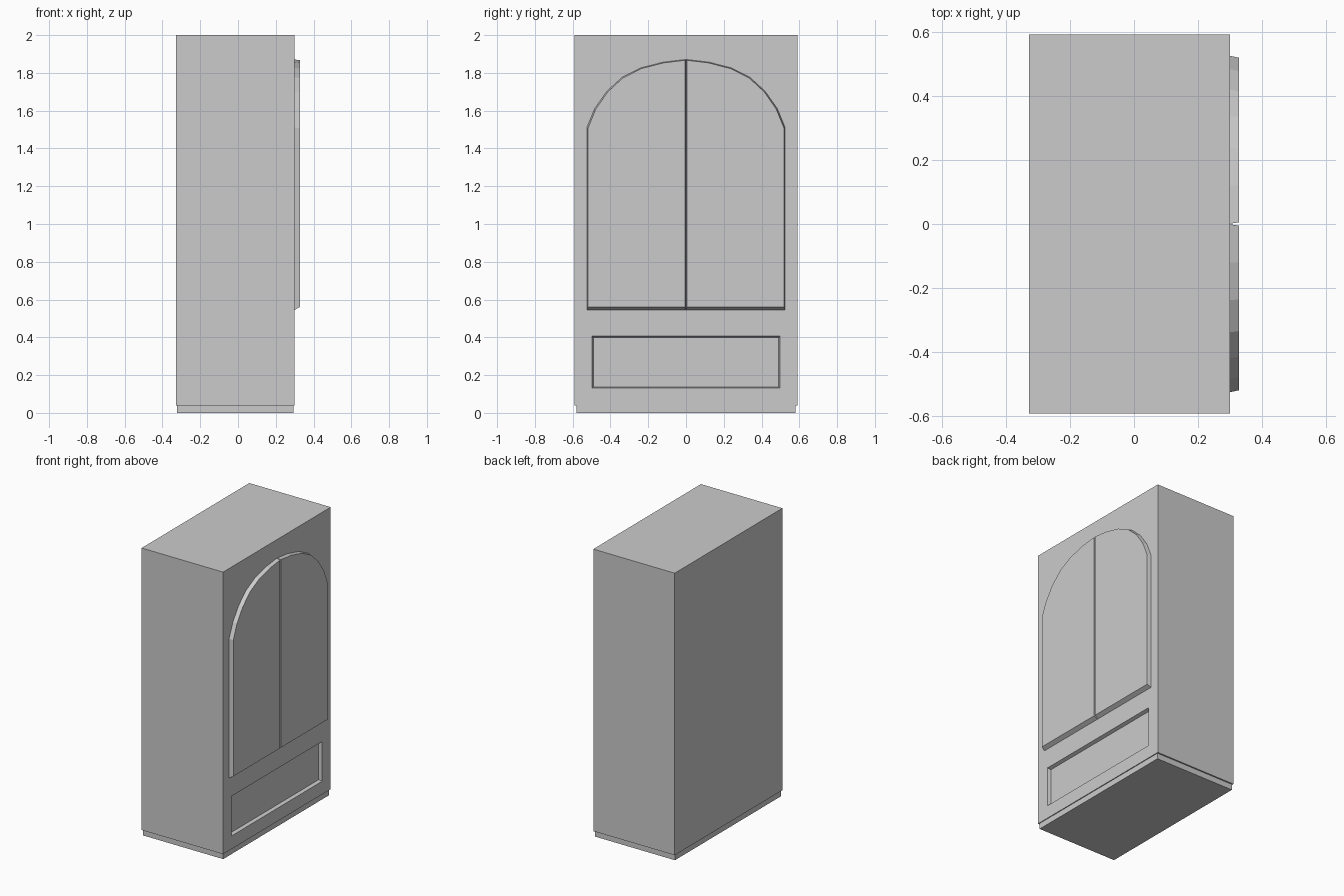
import bpy, bmesh

if "Cube" in bpy.data.objects:
    bpy.data.objects.remove(bpy.data.objects["Cube"])

def finish(bm, name):
    bmesh.ops.recalc_face_normals(bm, faces=bm.faces)
    me = bpy.data.meshes.new(name)
    bm.to_mesh(me)
    bm.free()
    ob = bpy.data.objects.new(name, me)
    bpy.context.collection.objects.link(ob)
    return ob

def box(x0, x1, hy, z0, z1):
    bm = bmesh.new()
    bmesh.ops.create_cube(bm, size=1)
    for v in bm.verts:
        v.co = (x0 if v.co.x < 0 else x1, hy if v.co.y > 0 else -hy, z0 if v.co.z < 0 else z1)
    bm.normal_update()
    return bm

def inset_to(bm, face, x, hy, z0, z1):
    # inset a front face, then place its corners on the given rectangle
    bmesh.ops.inset_individual(bm, faces=[face], thickness=0.002)
    mid = face.calc_center_median().z
    for v in face.verts:
        v.co = (x, hy if v.co.y > 0 else -hy, z0 if v.co.z < mid else z1)
    bm.normal_update()

# cabinet body with recessed drawer panel
bm = box(-0.327, 0.299, 0.591, 0.04, 2.0)
front = max(bm.faces, key=lambda f: f.normal.x)
inset_to(bm, front, 0.299, 0.497, 0.131, 0.407)
inset_to(bm, front, 0.276, 0.491, 0.138, 0.399)
finish(bm, "cabinet_body")

# plinth
finish(box(-0.322, 0.293, 0.581, 0.0, 0.04), "plinth")

# arched doors with sloped edges, mirrored left and right
arch = [(0.525, 1.511), (0.483, 1.612), (0.419, 1.703), (0.338, 1.777),
        (0.238, 1.827), (0.121, 1.857)]
back = [(0.001, 0.545), (0.525, 0.545)] + arch + [(0.001, 1.871)]
face = ([(0.005, 0.56), (0.519, 0.56)]
        + [(y - 0.006 * y / 0.525, z - 0.004) for y, z in arch] + [(0.005, 1.867)])
for side, name in ((-1, "left_door"), (1, "right_door")):
    bm = bmesh.new()
    a = [bm.verts.new((0.299, side * y, z)) for y, z in back]
    b = [bm.verts.new((0.327, side * y, z)) for y, z in face]
    bm.faces.new(a)
    bm.faces.new(b)
    for i in range(len(a)):
        j = (i + 1) % len(a)
        bm.faces.new((a[i], a[j], b[j], b[i]))
    finish(bm, name)
